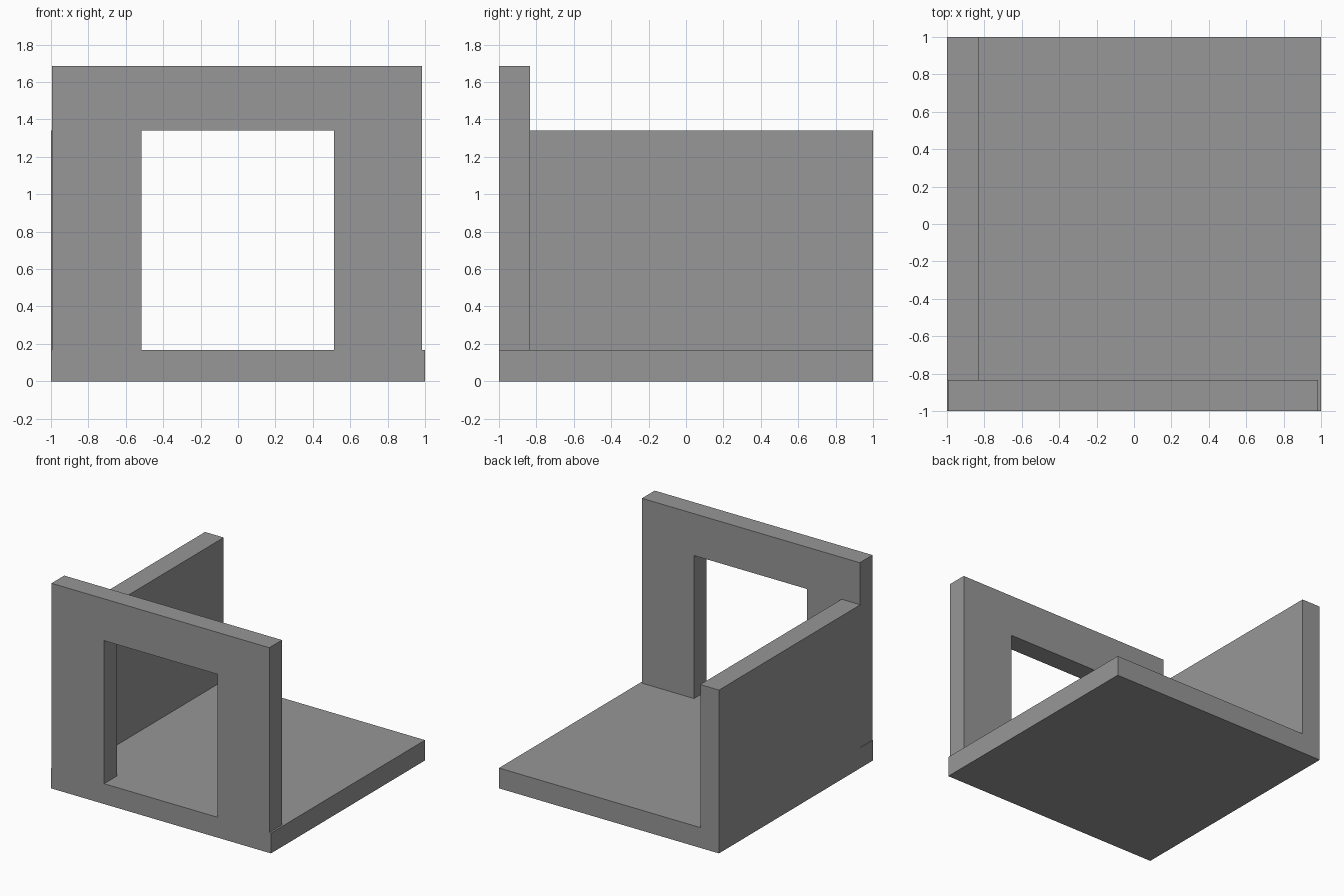
import bpy
import bmesh

cube = bpy.data.objects.get("Cube")
if cube:
    bpy.data.objects.remove(cube, do_unlink=True)

grey = bpy.data.materials.new("plain grey")
grey.use_nodes = True
colour = (0.31, 0.31, 0.31, 1)
grey.diffuse_color = colour
grey.node_tree.nodes["Principled BSDF"].inputs["Base Color"].default_value = colour


def extrude_profile(name, profile, front, back):
    """Extrude an (x, z) outline from y = front to y = back."""
    bm = bmesh.new()
    face = bm.faces.new([bm.verts.new((x, front, z)) for x, z in profile])
    result = bmesh.ops.extrude_face_region(bm, geom=[face])
    moved = [v for v in result["geom"] if isinstance(v, bmesh.types.BMVert)]
    bmesh.ops.translate(bm, verts=moved, vec=(0, back - front, 0))
    bmesh.ops.recalc_face_normals(bm, faces=bm.faces)
    mesh = bpy.data.meshes.new(name)
    bm.to_mesh(mesh)
    bm.free()
    mesh.materials.append(grey)
    obj = bpy.data.objects.new(name, mesh)
    bpy.context.collection.objects.link(obj)
    return obj


def rectangle(x0, x1, z0, z1):
    return [(x0, z0), (x1, z0), (x1, z1), (x0, z1)]


floor_top = 0.167
wall_back = -0.835
lintel = 1.342
wall_top = 1.686

# Floor slab
extrude_profile("floor", rectangle(-1, 1, 0, floor_top), -1, 1)

# Side wall, running from the front wall to the back edge
extrude_profile("side_wall", rectangle(-1, -0.83, floor_top, lintel), wall_back, 1)

# Front wall, an arch-shaped outline around the square doorway
left, right = 0.985, -0.995
door_left, door_right = 0.512, -0.517
extrude_profile("front_wall", [
    (right, floor_top), (door_right, floor_top), (door_right, lintel),
    (door_left, lintel), (door_left, floor_top), (left, floor_top),
    (left, wall_top), (right, wall_top)], -1, wall_back)
